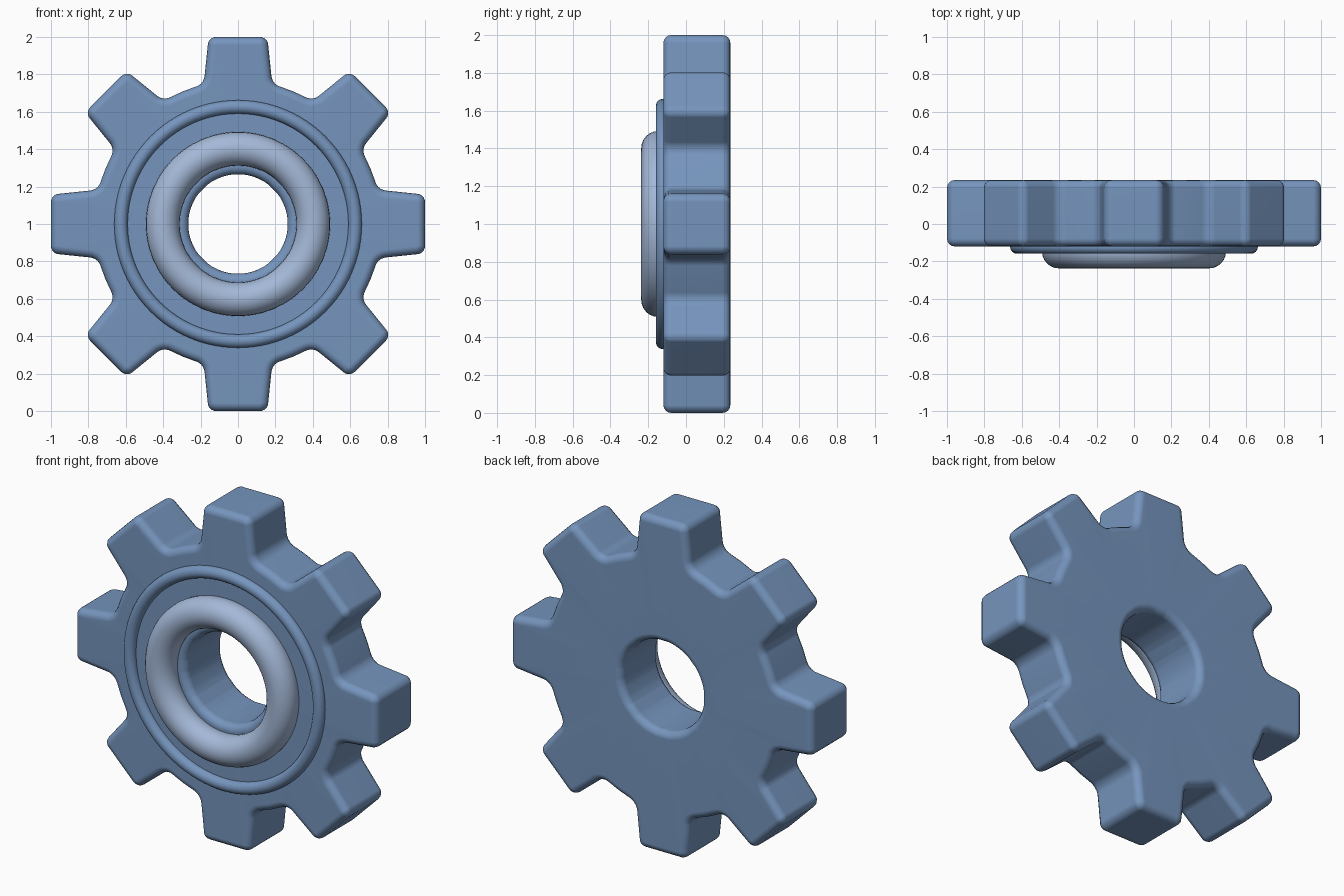
import bpy, bmesh, math
from mathutils import Vector

if "Cube" in bpy.data.objects:
    bpy.data.objects.remove(bpy.data.objects["Cube"])

CZ = 1.0                       # height of the wheel axis
FRONT, BACK = -0.12, 0.235     # faces of the gear plate
BEVEL = 0.042
TEETH, BORE = 8, 0.266


def material(name, rgb):
    m = bpy.data.materials.new(name)
    m.diffuse_color = (*rgb, 1)
    m.use_nodes = True
    m.node_tree.nodes["Principled BSDF"].inputs["Base Color"].default_value = m.diffuse_color
    return m


steel_blue = material("steel_blue", (0.18, 0.30, 0.51))
pale_blue = material("pale_blue", (0.37, 0.48, 0.68))


def smooth(obj):
    bpy.ops.object.select_all(action='DESELECT')
    obj.select_set(True)
    bpy.context.view_layer.objects.active = obj
    bpy.ops.object.shade_smooth_by_angle(angle=math.radians(35))


def fillet(prev, p, nxt, r, n=5):
    """Arc points rounding the corner p."""
    a, b = (prev - p).normalized(), (nxt - p).normalized()
    half = a.angle(b) / 2
    t = r / math.tan(half)
    c = p + (a + b).normalized() * (r / math.sin(half))
    u, v = p + a * t - c, p + b * t - c
    return [c + (u * (1 - i / n) + v * (i / n)).normalized() * r for i in range(n + 1)]


# outline of one tooth and the valley after it, repeated round the wheel
corners = []
for k in range(TEETH):
    ang = 2 * math.pi * k / TEETH
    e, f = Vector((math.cos(ang), math.sin(ang))), Vector((-math.sin(ang), math.cos(ang)))
    for rad, lat, r in ((0.75, -0.183, 0.065), (1.0, -0.157, 0.044),
                        (1.0, 0.157, 0.044), (0.75, 0.183, 0.065)):
        corners.append((e * rad + f * lat, r))
    mid = ang + math.pi / TEETH
    corners.append((Vector((math.cos(mid), math.sin(mid))) * 0.768, 0))
outline = []
for i, (p, r) in enumerate(corners):
    if r:
        outline += fillet(corners[i - 1][0], p, corners[(i + 1) % len(corners)][0], r)
    else:
        outline.append(p)
N = len(outline)
normals = []
for i in range(N):
    d = (outline[(i + 1) % N] - outline[i]).normalized() + (outline[i] - outline[i - 1]).normalized()
    normals.append(Vector((d.y, -d.x)).normalized())

# gear body: rounded rim and rounded bore, skinned ring by ring
STEPS = 4
arc = [math.pi / 2 * s / STEPS for s in range(STEPS + 1)]
inset = [(BEVEL * (1 - math.sin(a)), BEVEL * (1 - math.cos(a))) for a in arc]
rim = [(d, FRONT + h) for d, h in inset] + [(d, BACK - h) for d, h in reversed(inset)]
bm = bmesh.new()
rings = []
for d, y in rim:
    pts = [p - n * d for p, n in zip(outline, normals)]
    rings.append([bm.verts.new((p.x, y, p.y + CZ)) for p in pts])
for d, y in reversed(rim):
    pts = [p.normalized() * (BORE + d) for p in outline]
    rings.append([bm.verts.new((p.x, y, p.y + CZ)) for p in pts])
for j, ring in enumerate(rings):
    other = rings[(j + 1) % len(rings)]
    for i in range(N):
        q = (i + 1) % N
        bm.faces.new((ring[i], ring[q], other[q], other[i]))
bmesh.ops.recalc_face_normals(bm, faces=bm.faces)
mesh = bpy.data.meshes.new("gear_body")
bm.to_mesh(mesh)
bm.free()
gear = bpy.data.objects.new("gear_body", mesh)
bpy.context.collection.objects.link(gear)
mesh.materials.append(steel_blue)
smooth(gear)
gear.modifiers.new("flat_face_shading", 'WEIGHTED_NORMAL').keep_sharp = True


# round rings set on the front face
def ring(name, major, minor, y, mat):
    bpy.ops.mesh.primitive_torus_add(major_radius=major, minor_radius=minor,
                                     major_segments=96, minor_segments=24,
                                     location=(0, y, CZ), rotation=(math.pi / 2, 0, 0))
    obj = bpy.context.object
    obj.name = name
    obj.data.materials.append(mat)
    smooth(obj)


ring("hub_ring", 0.402, 0.09, -0.147, pale_blue)
ring("face_bead", 0.626, 0.036, -0.123, steel_blue)
